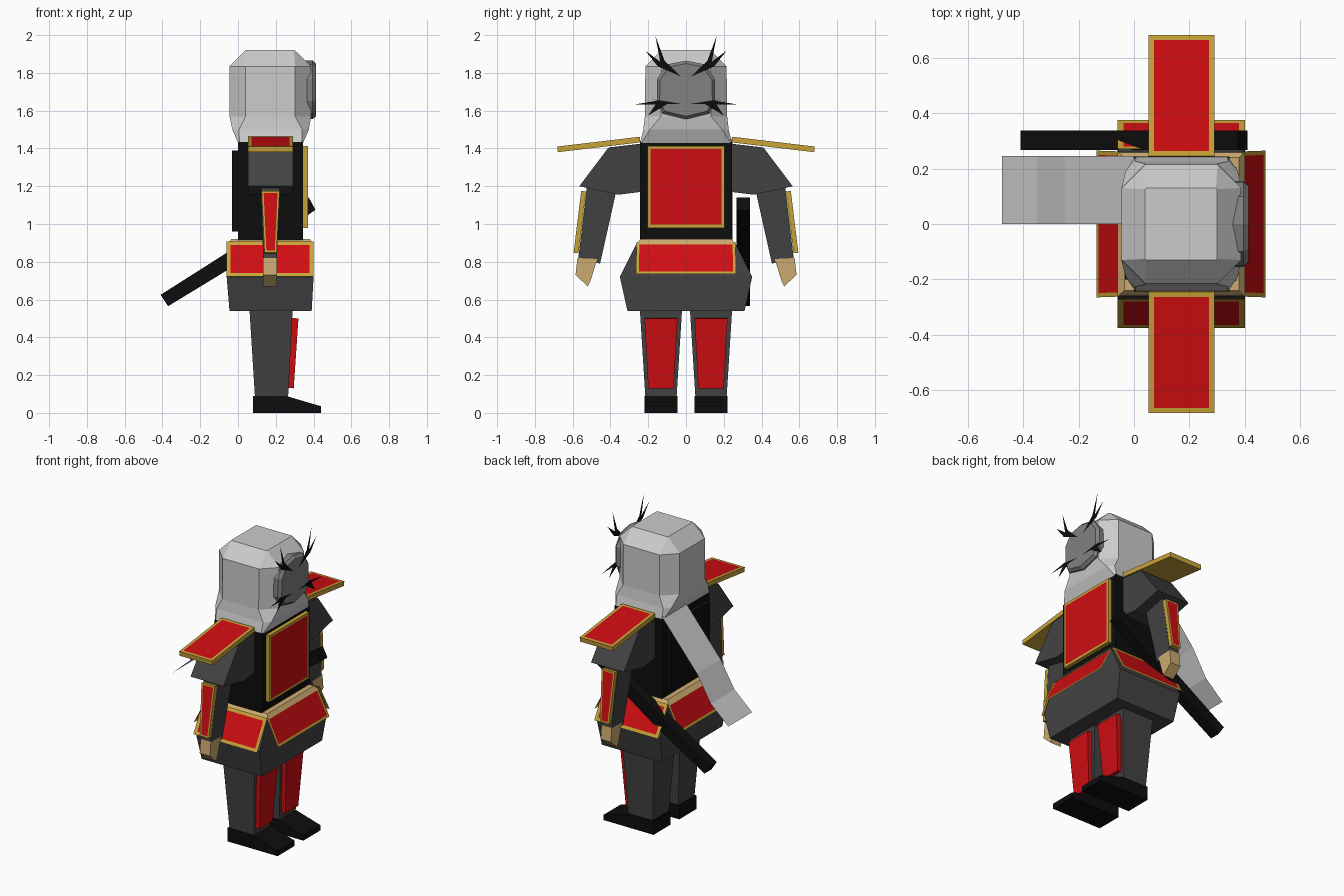
import bpy, bmesh
from mathutils import Vector

if "Cube" in bpy.data.objects:
    bpy.data.objects.remove(bpy.data.objects["Cube"])


def material(name, color):
    m = bpy.data.materials.new(name)
    m.diffuse_color = (*color, 1)
    m.use_nodes = True
    m.node_tree.nodes["Principled BSDF"].inputs["Base Color"].default_value = m.diffuse_color
    return m


RED = material("red", (0.62, 0.004, 0.006))
GOLD = material("gold", (0.58, 0.37, 0.04))
BLACK = material("black", (0.004, 0.004, 0.004))
DARK = material("charcoal", (0.055, 0.055, 0.055))
SKIN = material("tan", (0.6, 0.4, 0.16))
STEEL = material("dark_grey", (0.22, 0.22, 0.22))


def finish(name, bm, mats, mirror):
    me = bpy.data.meshes.new(name)
    bm.to_mesh(me)
    bm.free()
    ob = bpy.data.objects.new(name, me)
    bpy.context.collection.objects.link(ob)
    for m in mats:
        if m:
            me.materials.append(m)
    if mirror:
        mod = ob.modifiers.new("mirror", "MIRROR")
        mod.use_axis = (False, True, False)
        mod.use_mirror_merge = False
    return ob


def loft(name, rings, mat=None, mirror=False):
    """Skin a stack of equal-length rings and cap both ends."""
    bm = bmesh.new()
    vs = [[bm.verts.new(p) for p in r] for r in rings]
    n = len(vs[0])
    for a, b in zip(vs, vs[1:]):
        for i in range(n):
            j = (i + 1) % n
            bm.faces.new((a[i], a[j], b[j], b[i]))
    bm.faces.new(vs[0])
    bm.faces.new(vs[-1])
    bmesh.ops.recalc_face_normals(bm, faces=bm.faces)
    return finish(name, bm, [mat], mirror)


def rect(x0, x1, y0, y1, z):
    return [(x0, y0, z), (x1, y0, z), (x1, y1, z), (x0, y1, z)]


def octagon(x0, x1, y, c, z):
    return [(x0 + c, -y, z), (x1 - c, -y, z), (x1, -y + c, z), (x1, y - c, z),
            (x1 - c, y, z), (x0 + c, y, z), (x0, y - c, z), (x0, -y + c, z)]


def sheet(name, pieces, mat=None, mirror=False):
    """Flat faces without thickness."""
    bm = bmesh.new()
    for p in pieces:
        bm.faces.new([bm.verts.new(v) for v in p])
    bmesh.ops.remove_doubles(bm, verts=bm.verts, dist=1e-4)
    return finish(name, bm, [mat], mirror)


def panel(name, corners, out, inset=0.02, thick=0.0, rim=GOLD, mirror=False):
    """Framed plate: coloured rim, red centre facing 'out'."""
    out = Vector(out).normalized()
    bm = bmesh.new()
    top = [bm.verts.new(p) for p in corners]
    face = bm.faces.new(top)
    face.normal_update()
    if face.normal.dot(out) < 0:
        face.normal_flip()
        top = [lp.vert for lp in face.loops]
        face.normal_update()
    if thick:
        low = [bm.verts.new(v.co - face.normal * thick) for v in top]
        for i in range(4):
            j = (i + 1) % 4
            bm.faces.new((top[j], top[i], low[i], low[j]))
        bm.faces.new(low[::-1])
    if inset:
        bmesh.ops.inset_region(bm, faces=[face], thickness=inset, use_boundary=True)
        face.material_index = 1
    return finish(name, bm, [rim, RED], mirror)


# feet, legs and shin guards
foot = [(0.08, 0), (0.44, 0), (0.44, 0.035), (0.26, 0.088), (0.08, 0.09)]
loft("foot", [[(x, y, z) for x, z in foot] for y in (0.045, 0.22)], BLACK, True)
loft("leg", [rect(0.09, 0.265, 0.05, 0.215, 0.08),
             rect(0.06, 0.29, 0.02, 0.245, 0.56)], DARK, True)
panel("shin_guard", [(0.32, 0.045, 0.5), (0.32, 0.22, 0.5),
                     (0.295, 0.2, 0.13), (0.295, 0.065, 0.13)],
      (1, 0, 0), 0, 0.033, RED, True)

# skirt, belt and torso
loft("skirt", [rect(-0.045, 0.39, -0.31, 0.31, 0.54),
               rect(-0.06, 0.4, -0.35, 0.35, 0.72),
               rect(-0.055, 0.395, -0.26, 0.26, 0.9)], DARK)
loft("belt", [rect(-0.06, 0.4, -0.262, 0.262, 0.895),
              rect(-0.035, 0.38, -0.24, 0.24, 0.92)], SKIN)
loft("torso", [rect(0, 0.345, -0.243, 0.243, 0.9),
               rect(0, 0.345, -0.243, 0.243, 1.435)], BLACK)
loft("back_plate", [rect(-0.033, 0.01, -0.2, 0.2, 0.96),
                    rect(-0.033, 0.01, -0.2, 0.2, 1.39)], BLACK)
panel("chest_plate", [(0.37, -0.205, 0.98), (0.37, 0.205, 0.98),
                      (0.37, 0.205, 1.413), (0.37, -0.205, 1.413)],
      (1, 0, 0), 0.023, 0.03)

# hanging hip plates on the four sides
for name, s in (("front", 1), ("back", -1)):
    xt, xb = 0.17 + s * 0.22, 0.17 + s * 0.305
    if s < 0:
        xb += 0.0
    panel(name + "_hip_plate", [(xt, -0.262, 0.905), (xt, 0.262, 0.905),
                                (xb, 0.265, 0.735), (xb, -0.265, 0.735)],
          (s, 0, 0.4), 0.022)
panel("side_hip_plate", [(-0.06, 0.27, 0.908), (0.4, 0.27, 0.908),
                         (0.4, 0.375, 0.722), (-0.06, 0.375, 0.722)],
      (0, 1, 0.4), 0.03, mirror=True)

# arms: sleeve, forearm, hand
sleeve = [(0.24, 1.425), (0.41, 1.405), (0.565, 1.2), (0.36, 1.155), (0.24, 1.17)]
loft("sleeve", [[(x, y, z) for y, z in sleeve] for x in (0.053, 0.29)], DARK, True)
loft("forearm", [[(0.12, 0.37, 1.17), (0.22, 0.37, 1.17), (0.22, 0.525, 1.2), (0.12, 0.525, 1.2)],
                 [(0.135, 0.455, 0.79), (0.205, 0.455, 0.79),
                  (0.205, 0.57, 0.82), (0.135, 0.57, 0.82)]], DARK, True)
hand = [(0.47, 0.815), (0.575, 0.82), (0.585, 0.73), (0.52, 0.67), (0.505, 0.7)]
loft("hand", [[(x, y, z) for y, z in hand] for x in (0.133, 0.207)], SKIN, True)
panel("bracer", [(0.125, 0.555, 1.175), (0.22, 0.555, 1.175),
                 (0.205, 0.595, 0.848), (0.14, 0.595, 0.848)],
      (0, 1, 0), 0.015, 0.026, mirror=True)
panel("shoulder_pad", [(0.053, 0.245, 1.462), (0.29, 0.245, 1.462),
                       (0.29, 0.682, 1.41), (0.053, 0.682, 1.41)],
      (0, 0, 1), 0.026, 0.03, mirror=True)

# hooded head and mask
loft("hood", [octagon(0, 0.345, 0.243, 0.008, 1.43),
              octagon(-0.03, 0.375, 0.226, 0.035, 1.5),
              octagon(-0.045, 0.387, 0.218, 0.085, 1.57),
              octagon(-0.045, 0.387, 0.215, 0.085, 1.835),
              octagon(0.04, 0.3, 0.13, 0.004, 1.92)])
half = [(0.1, 1.845), (0.152, 1.77), (0.155, 1.65), (0.125, 1.585)]
outline = [(0, 1.865)] + half + [(0, 1.555)] + [(-y, z) for y, z in half[::-1]]
loft("mask", [[(x, y * k, 1.71 + (z - 1.71) * k) for y, z in outline]
              for x, k in ((0.3, 1), (0.395, 1), (0.413, 0.9))], STEEL)

# flat horns and whiskers
HX = 0.417
sheet("horn", [[(HX, y, z) for y, z in p] for p in (
    [(0.026, 1.78), (0.15, 1.835), (0.125, 1.875)],
    [(0.11, 1.855), (0.135, 1.85), (0.162, 1.995)],
    [(0.125, 1.85), (0.15, 1.835), (0.215, 1.918)])], BLACK, True)
sheet("whisker", [[(HX, y, z) for y, z in p] for p in (
    [(0.02, 1.635), (0.27, 1.633), (0.14, 1.655)],
    [(0.12, 1.635), (0.15, 1.65), (0.205, 1.675)],
    [(0.1, 1.635), (0.16, 1.635), (0.2, 1.575)])], BLACK, True)

# cloth tail hanging behind the hood
tail = [(0.0, 1.45), (-0.25, 1.15), (-0.35, 0.98), (-0.477, 0.865)]
sheet("cloth_tail", [[(a[0], 0, a[1]), (a[0], 0.245, a[1]), (b[0], 0.245, b[1]), (b[0], 0, b[1])]
                     for a, b in zip(tail, tail[1:])])

# sheathed blade slung on the left hip
blade = [(-0.41, 0.625), (-0.37, 0.565), (0.0, 0.79), (0.41, 1.075), (0.375, 1.14), (-0.04, 0.86)]
loft("scabbard", [[(x, y, z) for x, z in blade] for y in (0.268, 0.338)], BLACK)
